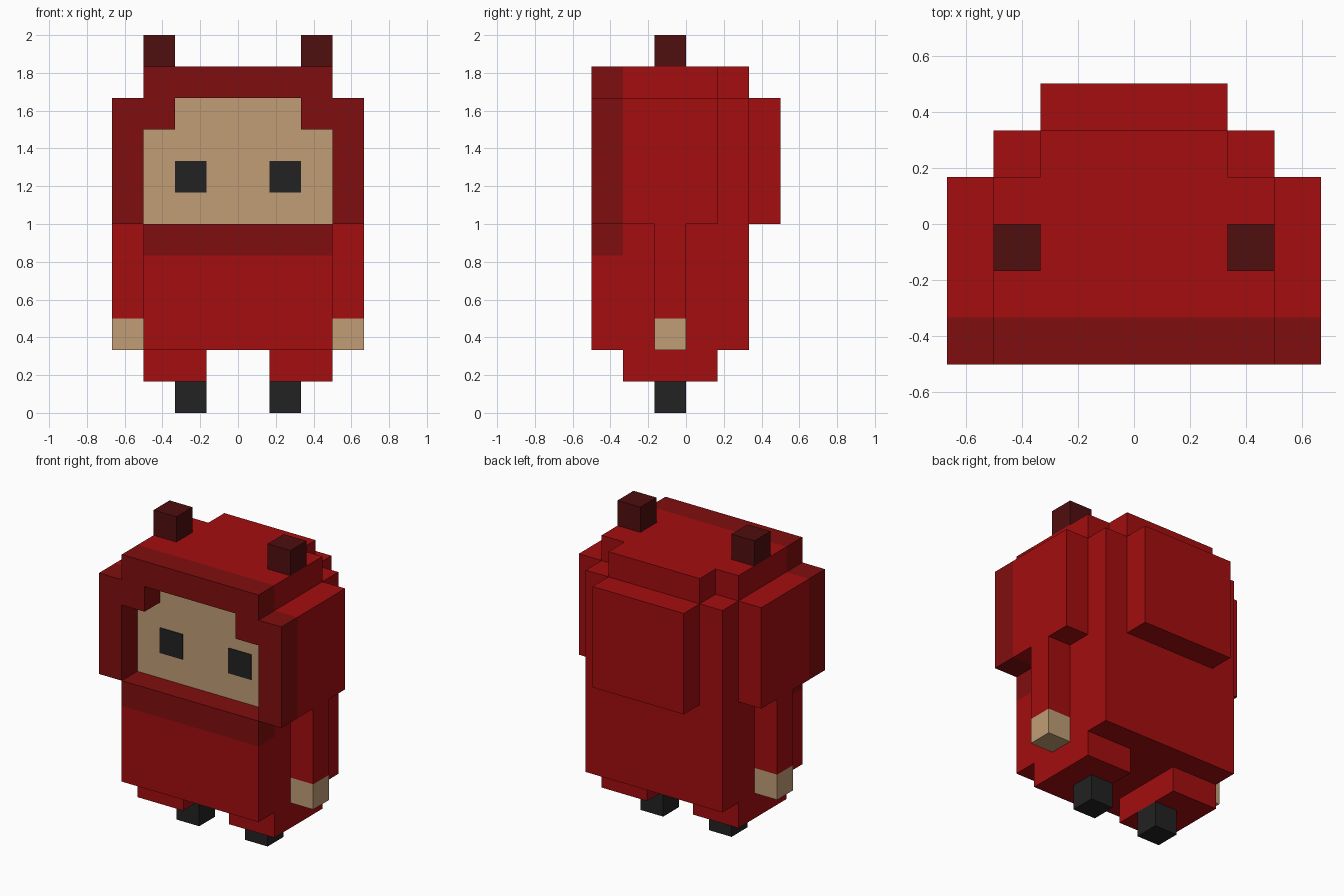
import bpy, bmesh
from mathutils import Vector

U = 1 / 6  # one block

cube = bpy.data.objects.get("Cube")
if cube:
    bpy.data.objects.remove(cube, do_unlink=True)


def material(name, rgb):
    """Flat material from 0-255 screen values, stored as linear."""
    lin = [((c / 255 + 0.055) / 1.055) ** 2.4 if c > 10 else c / 255 / 12.92 for c in rgb]
    m = bpy.data.materials.new(name)
    m.use_nodes = True
    m.diffuse_color = (*lin, 1)
    bsdf = m.node_tree.nodes["Principled BSDF"]
    bsdf.inputs["Base Color"].default_value = (*lin, 1)
    bsdf.inputs["Roughness"].default_value = 0.9
    return m


RED = material("red cloth", (163, 13, 15))
TRIM = material("dark red trim", (128, 13, 15))
HORN = material("maroon", (80, 14, 15))
SKIN = material("tan skin", (192, 157, 118))
BLACK = material("charcoal", (34, 34, 34))


def prism(name, outline, depth, mat, mirror=False):
    """Extrude a 3D outline (in blocks) along the depth vector."""
    bm = bmesh.new()
    face = bm.faces.new([bm.verts.new(Vector(p) * U) for p in outline])
    new = bmesh.ops.extrude_face_region(bm, geom=[face], use_keep_orig=True)["geom"]
    verts = [g for g in new if isinstance(g, bmesh.types.BMVert)]
    bmesh.ops.translate(bm, vec=Vector(depth) * U, verts=verts)
    bmesh.ops.recalc_face_normals(bm, faces=bm.faces)
    mesh = bpy.data.meshes.new(name)
    bm.to_mesh(mesh)
    bm.free()
    mesh.materials.append(mat)
    obj = bpy.data.objects.new(name, mesh)
    bpy.context.collection.objects.link(obj)
    if mirror:
        obj.modifiers.new("Mirror", "MIRROR").use_mirror_merge = False
    return obj


def box(name, x, y, z, mat, mirror=False):
    """Box from (min, max) pairs in blocks."""
    outline = [(x[0], y[0], z[0]), (x[1], y[0], z[0]), (x[1], y[1], z[0]), (x[0], y[1], z[0])]
    return prism(name, outline, (0, 0, z[1] - z[0]), mat, mirror)


def symmetric(half):
    """Complete a right-half outline with its mirror image."""
    return half + [(-a, b) for a, b in reversed(half)]


# Body and hood
box("torso", (-3, 3), (-3, 2), (2, 5), RED)
box("hood", (-3, 3), (-2, 2), (5, 10), RED)
crown = symmetric([(3, -2), (3, 1), (2, 1), (2, 2)])
prism("hood_crown", [(x, y, 10) for x, y in crown], (0, 0, 1), RED)
box("hood_side", (3, 4), (-2, 1), (6, 10), RED, mirror=True)
box("hood_back", (-2, 2), (2, 3), (6, 10), RED)

# Dark trim framing the recessed face
rim = symmetric([(3, 6), (4, 6), (4, 10), (3, 10), (3, 11)])
opening = [(-3, 9), (-2, 9), (-2, 10), (2, 10), (2, 9), (3, 9)]
right = [(3, 6), (4, 6), (4, 10), (3, 10), (3, 11)]
left = [(-x, z) for x, z in reversed(right)]
arch = right + left + opening
prism("hood_rim", [(x, -3, z) for x, z in arch], (0, 1, 0), TRIM)
box("collar", (-3, 3), (-3, -2), (5, 6), TRIM)

# Face and eyes as thin plates
face = symmetric([(3, 6), (3, 9), (2, 9), (2, 10)])
prism("face", [(x, -2, z) for x, z in face], (0, -0.02, 0), SKIN)
box("eye", (1, 2), (-2.045, -2.02), (7, 8), BLACK, mirror=True)

# Horns, arms and legs
box("horn", (2, 3), (-1, 0), (11, 12), HORN, mirror=True)
box("sleeve", (3, 4), (-1, 0), (3, 6), RED, mirror=True)
box("hand", (3, 4), (-1, 0), (2, 3), SKIN, mirror=True)
box("leg", (1, 3), (-2, 1), (1, 2), RED, mirror=True)
box("foot", (1, 2), (-1, 0), (0, 1), BLACK, mirror=True)
